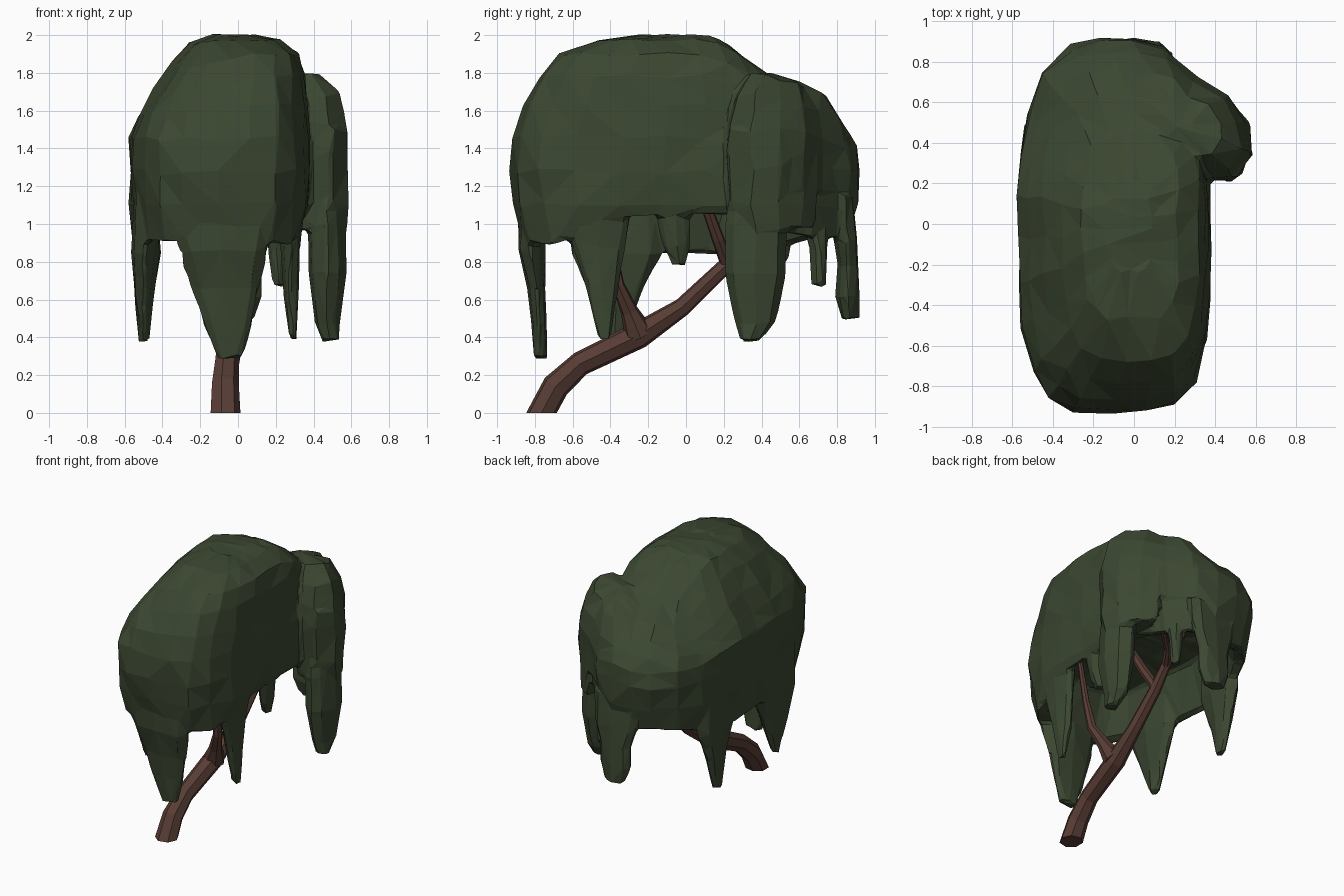
import bpy, bmesh, math, random
from mathutils import Vector

if "Cube" in bpy.data.objects:
    bpy.data.objects.remove(bpy.data.objects["Cube"])

random.seed(4)


def material(name, rgb):
    m = bpy.data.materials.new(name)
    m.diffuse_color = (*rgb, 1)
    m.use_nodes = True
    m.node_tree.nodes["Principled BSDF"].inputs["Base Color"].default_value = m.diffuse_color
    return m


LEAF = material("dark_leaf_green", (0.044, 0.063, 0.031))
BARK = material("reddish_bark", (0.098, 0.046, 0.036))
foliage = []


def loft(name, rings, mat, jitter=0.0, triangulate=False):
    """Skin a list of equal-length point rings and cap both ends."""
    bm = bmesh.new()
    loops = []
    for ring in rings:
        loops.append([bm.verts.new(Vector(p) + Vector([random.uniform(-jitter, jitter) for _ in range(3)]))
                      for p in ring])
    n = len(loops[0])
    for a, b in zip(loops, loops[1:]):
        for i in range(n):
            j = (i + 1) % n
            bm.faces.new((a[i], a[j], b[j], b[i]))
    bm.faces.new(loops[0])
    bm.faces.new(loops[-1])
    if triangulate:
        bmesh.ops.triangulate(bm, faces=bm.faces[:])
    bmesh.ops.recalc_face_normals(bm, faces=bm.faces[:])
    me = bpy.data.meshes.new(name)
    bm.to_mesh(me)
    bm.free()
    me.materials.append(mat)
    ob = bpy.data.objects.new(name, me)
    bpy.context.collection.objects.link(ob)
    return ob


def smooth(a, b, v):
    t = min(max((v - a) / (b - a), 0), 1)
    return t * t * (3 - 2 * t)


def tube(name, path, sides=7):
    """Tapered branch through (x, y, z, radius) points."""
    pts = [Vector(p[:3]) for p in path]
    rings = []
    for i, p in enumerate(pts):
        d = pts[min(i + 1, len(pts) - 1)] - pts[max(i - 1, 0)]
        if p.z == 0:
            d = Vector((0, 0, 1))
        d.normalize()
        u = Vector((1, 0, 0))
        u = (u - d * u.dot(d)).normalized()
        v = d.cross(u)
        r = path[i][3]
        rings.append([p + u * r * math.cos(2 * math.pi * k / sides) + v * r * math.sin(2 * math.pi * k / sides)
                      for k in range(sides)])
    loft(name, rings, BARK)


def droop(name, sections, sides=8):
    """Hanging foliage strand through (x, y, z, rx, ry) sections."""
    rings = [[(x + rx * math.cos(2 * math.pi * k / sides), y + ry * math.sin(2 * math.pi * k / sides), z)
              for k in range(sides)] for x, y, z, rx, ry in sections]
    foliage.append(loft(name, rings, LEAF, 0.008, True))


def dome(name, outline, centre, profile, adjust, rim=None, ceiling=0):
    """Foliage dome; with a rim function it is hollow underneath."""
    cx, cy = centre

    def ring(s, zf):
        return [adjust(cx + (x - cx) * s, cy + (y - cy) * s, zf(x, y), s) for x, y in outline]
    rings = []
    if rim:
        rings = [ring(0.3, lambda x, y: ceiling + 0.05), ring(0.68, lambda x, y: ceiling),
                 ring(0.84, lambda x, y: rim(x, y) + 0.02), ring(0.93, rim)]
    for s, z in profile:
        rings.append(ring(s, lambda x, y: z))
    foliage.append(loft(name, rings, LEAF, 0.013, True))


# main canopy
body = [(-.3, -.92), (-.12, -.93), (.06, -.92), (.2, -.89), (.3, -.77), (.36, -.58), (.37, -.35), (.38, -.12),
        (.37, .1), (.37, .32), (.36, .52), (.31, .7), (.16, .87), (0, .92), (-.16, .91), (-.31, .88), (-.45, .74),
        (-.53, .55), (-.56, .35), (-.58, .15), (-.57, -.08), (-.57, -.3), (-.55, -.52), (-.5, -.72), (-.42, -.86)]


def body_rim(x, y):
    z = 0.9 + 0.15 * smooth(.15, .33, x) * smooth(-.75, -.3, y) * (1 - smooth(.4, .6, y))
    return z + 0.03 * smooth(.5, .8, y) - 0.06 * smooth(.3, .45, -x) * (1 - smooth(.4, .7, abs(y)))


def body_adjust(x, y, z, s):
    if z > 1.25:
        high = smooth(1.4, 1.8, z)
        x += 0.08 * min((1 - s) / 0.25, 1)
        z -= 0.23 * smooth(.1, .55, y) * smooth(1.25, 1.9, z)
        z -= 0.08 * smooth(.2, .65, -.87 * x - .5 * y) * high
        z -= 0.1 * smooth(.1, .6, -.8 * x + .6 * y) * high * (1 - smooth(.3, .7, y))
    return (x, y, z)


dome("canopy", body, (-.1, 0),
     [(.98, 1.1), (1.0, 1.28), (.99, 1.46), (.93, 1.63), (.84, 1.78), (.72, 1.9), (.5, 1.975), (.25, 1.995)],
     body_adjust, body_rim, 1.2)

# rear lump that sweeps round into the right lobe
lump = [(.58, .35), (.56, .5), (.47, .63), (.31, .73), (.15, .87), (-.02, .91), (-.2, .87), (-.26, .72),
        (-.18, .5), (.05, .32), (.3, .21), (.5, .22)]
dome("rear_lump", lump, (.24, .52),
     [(.95, 1.18), (1.0, 1.38), (.97, 1.54), (.85, 1.69), (.55, 1.79), (.2, 1.81)],
     lambda x, y, z, s: (x, y, z - (.32 * max(y - .42, 0) + .2 * max(.2 - x, 0)) * smooth(1.25, 1.6, z)))

# lower part of the right lobe, lying against the canopy wall
lower = [(.58, .35), (.56, .5), (.47, .63), (.35, .71), (.31, .6), (.31, .42), (.33, .23), (.5, .22)]
dome("lower_lobe", lower, (.42, .43), [(.9, .97), (.97, 1.1), (1.0, 1.3), (.97, 1.5)],
     lambda x, y, z, s: (x, y, z))

# hanging strands
droop("front_droop", [(-.08, -.83, 1.2, .3, .07), (-.08, -.82, .86, .24, .07), (-.07, -.79, .66, .19, .05),
                      (-.05, -.78, .48, .14, .045), (-.04, -.77, .29, .065, .04)])
droop("right_front_droop", [(.31, -.45, 1.2, .06, .2), (.28, -.46, .88, .055, .14),
                            (.28, -.44, .62, .04, .085), (.29, -.43, .39, .023, .03)])
droop("right_small_droop", [(.31, -.07, 1.2, .05, .14), (.29, -.065, 1.02, .05, .1), (.28, -.05, .88, .045, .07),
                            (.27, -.04, .78, .03, .035)])
droop("right_rear_droop", [(.46, .37, 1.3, .08, .12), (.465, .37, 1.0, .1, .165), (.47, .365, .74, .1, .16),
                           (.47, .37, .48, .07, .11), (.49, .34, .38, .05, .05)])
droop("rear_small_droop", [(.2, .66, 1.15, .06, .08), (.21, .7, .85, .05, .05), (.22, .7, .67, .035, .038)])
droop("rear_droop", [(-.02, .83, 1.15, .22, .06), (0, .85, .92, .18, .06), (0, .86, .78, .13, .055),
                     (0, .855, .62, .13, .065), (0, .87, .5, .08, .05)])
for label, y, w in (("left_front_droop", -.37, 1.0), ("left_rear_droop", .35, .8)):
    droop(label, [(-.49, y, 1.15, .06, .26 * w), (-.49, y, .85, .075, .25 * w),
                  (-.5, y, .62, .05, .14 * w), (-.5, y - .01, .38, .025, .045)])

# fuse all foliage into one faceted mass
target = foliage[0]
bm = bmesh.new()
for ob in foliage:
    bm.from_mesh(ob.data)
bm.to_mesh(target.data)
bm.free()
for ob in foliage[1:]:
    bpy.data.objects.remove(ob)
fuse = target.modifiers.new("fuse", 'REMESH')
fuse.mode = 'VOXEL'
fuse.voxel_size = 0.018
facet = target.modifiers.new("facet", 'DECIMATE')
facet.ratio = 0.025
bpy.context.view_layer.update()
merged = bpy.data.meshes.new_from_object(target.evaluated_get(bpy.context.evaluated_depsgraph_get()))
target.modifiers.clear()
target.data = merged
merged.materials.clear()
merged.materials.append(LEAF)
for p in merged.polygons:
    p.material_index = 0
    p.use_smooth = False

# trunk and branches
tube("trunk", [(-.07, -.765, 0, .083), (-.07, -.69, .14, .075), (-.06, -.56, .26, .066), (-.04, -.25, .41, .072),
               (-.02, -.02, .56, .05), (-.02, .2, .77, .043), (0, .36, .92, .036), (0, .52, 1.08, .028),
               (0, .6, 1.25, .02)])
tube("lower_branch", [(-.03, -.25, .42, .08), (.02, -.3, .54, .047), (.08, -.36, .68, .034),
                      (.1, -.4, .9, .025), (.13, -.43, 1.22, .018)])
tube("upper_branch", [(-.02, .22, .78, .036), (.06, .17, .92, .034), (.12, .12, 1.06, .03), (.14, .08, 1.25, .02)])
tube("rear_branch", [(0, .34, .9, .03), (.08, .46, .95, .025), (.2, .56, .99, .02), (.28, .6, 1.15, .015)])
